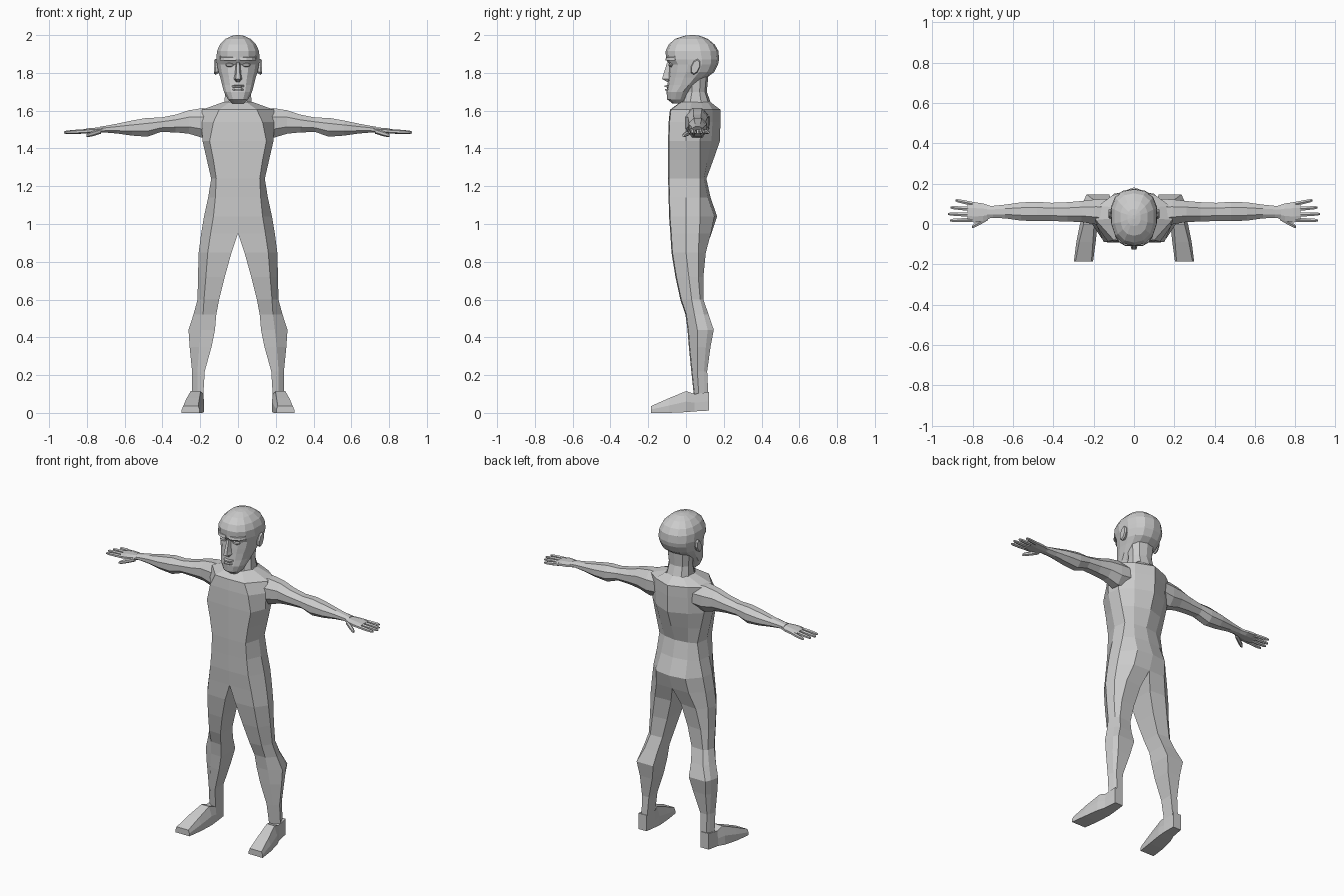
import bpy, bmesh, math
from mathutils import Vector

skin = bpy.data.materials.new("grey clay")
skin.diffuse_color = (0.6, 0.6, 0.6, 1)


def loft(name, rings, mirror=False, open_rings=0, caps=(True, True)):
    """Skin a list of equal rings; the first open_rings spans stay open on the centre plane."""
    bm = bmesh.new()
    vs = [[bm.verts.new(p) for p in r] for r in rings]
    n = len(rings[0])
    for k in range(len(vs) - 1):
        for i in range(n - 1 if k < open_rings else n):
            j = (i + 1) % n
            bm.faces.new((vs[k][i], vs[k][j], vs[k + 1][j], vs[k + 1][i]))
    if caps[0]:
        bm.faces.new(vs[0])
    if caps[1]:
        bm.faces.new(vs[-1])
    bmesh.ops.recalc_face_normals(bm, faces=bm.faces)
    # make sure the shell points outward
    if not open_rings and bm.calc_volume(signed=True) < 0:
        bmesh.ops.reverse_faces(bm, faces=bm.faces)
    me = bpy.data.meshes.new(name)
    bm.to_mesh(me)
    bm.free()
    me.materials.append(skin)
    ob = bpy.data.objects.new(name, me)
    bpy.context.collection.objects.link(ob)
    if mirror:
        m = ob.modifiers.new("mirror", 'MIRROR')
        m.use_clip = True
        m.merge_threshold = 0.002
    return ob


def oval_x(x, yc, ry, zc, rz, n=8):
    """Oval section across the x axis."""
    a = [2 * math.pi * (i + 0.5) / n for i in range(n)]
    k = 1 / math.cos(math.pi / n)
    return [(x, yc + ry * k * math.cos(t), zc + rz * k * math.sin(t)) for t in a]


def oval_z(z, w, yf, yb, yc, n=14, sq=0.85):
    """Level head section with separate front and back depth."""
    pts = []
    for i in range(n):
        t = 2 * math.pi * i / n
        s, c = math.sin(t), math.cos(t)
        s = math.copysign(abs(s) ** sq, s)
        c = math.copysign(abs(c) ** sq, c)
        pts.append((w * s, yc - c * ((yc - yf) if c > 0 else (yb - yc)), z))
    return pts


def body_ring(z, x0, xc, xw, yf, ym, ys, xb, y4, yb):
    """Half section: front centre, front corner, side, side back, back corner, back centre."""
    return [(x0, yf, z), (xc, yf + 0.005, z), (xw, ym, z),
            (xw - 0.012, ys, z), (xb, y4, z), (x0, yb, z)]


# torso and legs in one half shell
torso = [
    (1.645, 0, .045, .080, -.030, .03, .08, .060, .115, .130),
    (1.605, 0, .100, .190, -.085, .02, .09, .110, .140, .182),
    (1.540, 0, .130, .192, -.092, .00, .08, .110, .140, .182),
    (1.440, 0, .150, .188, -.095, .00, .075, .110, .135, .180),
    (1.340, 0, .130, .165, -.095, .00, .075, .095, .115, .145),
    (1.240, 0, .115, .142, -.095, .00, .075, .080, .095, .108),
    (1.140, 0, .120, .158, -.092, .00, .075, .090, .115, .130),
    (1.040, 0, .130, .180, -.090, .00, .075, .100, .150, .165),
    (0.950, 0, .145, .195, -.083, .00, .07, .110, .132, .135),
]
legs = [
    (0.850, .034, .160, .208, -.077, .00, .065, .140, .105, .098),
    (0.720, .070, .170, .212, -.056, .015, .065, .165, .092, .085),
    (0.600, .100, .180, .214, -.030, .030, .075, .180, .092, .088),
    (0.520, .115, .185, .236, -.003, .045, .095, .200, .120, .115),
    (0.440, .122, .195, .262, .008, .060, .115, .235, .147, .147),
    (0.350, .140, .205, .256, .015, .060, .105, .225, .130, .130),
    (0.220, .176, .215, .243, .028, .060, .095, .222, .112, .112),
    (0.060, .186, .215, .243, .045, .070, .100, .222, .120, .120),
]
loft("body", [body_ring(*r) for r in torso + legs], True, len(torso) - 1, (False, True))

# feet: wedge from heel to toe
foot = [(.122, .185, .240, .012, .110, 0), (.045, .180, .250, .008, .100, .004),
        (.000, .180, .268, .004, .115, .018), (-.09, .190, .286, 0, .078, .014),
        (-.185, .203, .298, 0, .036, .008)]
loft("foot", [[(a, y, lo), (b, y, lo), (b, y, lo + (hi - lo) * .5),
               (b - t, y, hi), (a + t, y, hi), (a, y, lo + (hi - lo) * .5)]
              for y, a, b, lo, hi, t in foot], True)

# arms: shoulder to wrist
arm = [(.10, .055, .070, 1.540, .070), (.19, .060, .062, 1.535, .078),
       (.26, .062, .052, 1.540, .062), (.33, .060, .048, 1.532, .047),
       (.41, .060, .045, 1.525, .038), (.48, .062, .048, 1.512, .050),
       (.56, .062, .045, 1.508, .040), (.64, .062, .034, 1.505, .026),
       (.70, .060, .030, 1.502, .018), (.73, .060, .030, 1.500, .015)]
loft("arm", [oval_x(*r) for r in arm], True)

# hands
palm = [(.70, .060, .026, 1.500, .014), (.75, .058, .044, 1.495, .015),
        (.79, .058, .050, 1.493, .014), (.825, .060, .048, 1.490, .010)]
loft("palm", [oval_x(*r) for r in palm], True)


def finger(name, base, tip, r):
    a, b = Vector(base), Vector(tip)
    rings = []
    for f, s in ((0, 1), (.5, 1), (.9, .8), (1, .45)):
        p = a.lerp(b, f)
        rings.append(oval_x(p.x, p.y, r * s, p.z, r * s, 6))
    loft(name, rings, True)


for i, (y0, tx, ty) in enumerate([(.100, .886, .118), (.074, .910, .082),
                                  (.046, .922, .050), (.020, .912, .018)]):
    finger("finger_%d" % (i + 1), (.80, y0, 1.491), (tx, ty, 1.485), .0095)
finger("thumb", (.725, .030, 1.492), (.803, -.014, 1.468), .012)

# neck
loft("neck", [oval_z(1.60, .095, -.04, .15, .06, 10), oval_z(1.645, .076, -.025, .130, .05, 10),
              oval_z(1.70, .070, .00, .110, .05, 10), oval_z(1.80, .080, .00, .120, .05, 10)])

# head: chin up to crown
head = [(1.637, .030, -.070, -.015, -.04), (1.660, .055, -.100, .000, -.04),
        (1.700, .076, -.103, .020, -.03), (1.735, .086, -.098, .050, .00),
        (1.775, .096, -.094, .110, .02), (1.805, .106, -.092, .150, .04),
        (1.845, .114, -.088, .170, .05), (1.870, .117, -.106, .175, .05),
        (1.915, .114, -.108, .172, .04), (1.950, .098, -.092, .152, .04),
        (1.980, .068, -.058, .115, .035), (1.996, .034, -.010, .075, .035),
        (2.000, .008, .025, .045, .035)]
loft("head", [oval_z(*r) for r in head])

# face details
loft("nose", [[(-w, -.080, z), (-w * .5, y, z), (w * .5, y, z), (w, -.080, z)]
              for z, w, y in ((1.752, .014, -.100), (1.768, .025, -.126),
                              (1.785, .020, -.122), (1.855, .012, -.100))])
for lip, z0, z1, y in (("upper_lip", 1.722, 1.737, -.114), ("lower_lip", 1.704, 1.718, -.111)):
    loft(lip, [[(x, -.085, z0), (x, yy, z0 + .003), (x, yy, z1 - .004), (x, -.085, z1)]
               for x, yy in ((-.036, -.088), (-.015, y), (.015, y), (.036, -.088))])
loft("brow", [[(x, -.06, 1.866), (x, y, 1.866), (x, y + .004, 1.882), (x, -.06, 1.890)]
              for x, y in ((.010, -.110), (.045, -.108), (.075, -.090), (.095, -.060))], True)
loft("eye", [oval_x(x, -.078, ry, 1.842, rz, 6)
             for x, ry, rz in ((.022, .006, .003), (.034, .014, .010),
                               (.052, .014, .010), (.066, .006, .003))], True)

# ears: flat ovals leaning backwards
ear = []
for x, s in ((.095, .70), (.118, 1), (.127, .85)):
    ring = []
    for i in range(8):
        t = 2 * math.pi * i / 8
        y, z = .024 * s * math.cos(t), .042 * s * math.sin(t)
        ring.append((x, .050 + y + z * .25, 1.832 + z))
    ear.append(ring)
loft("ear", ear, True)
